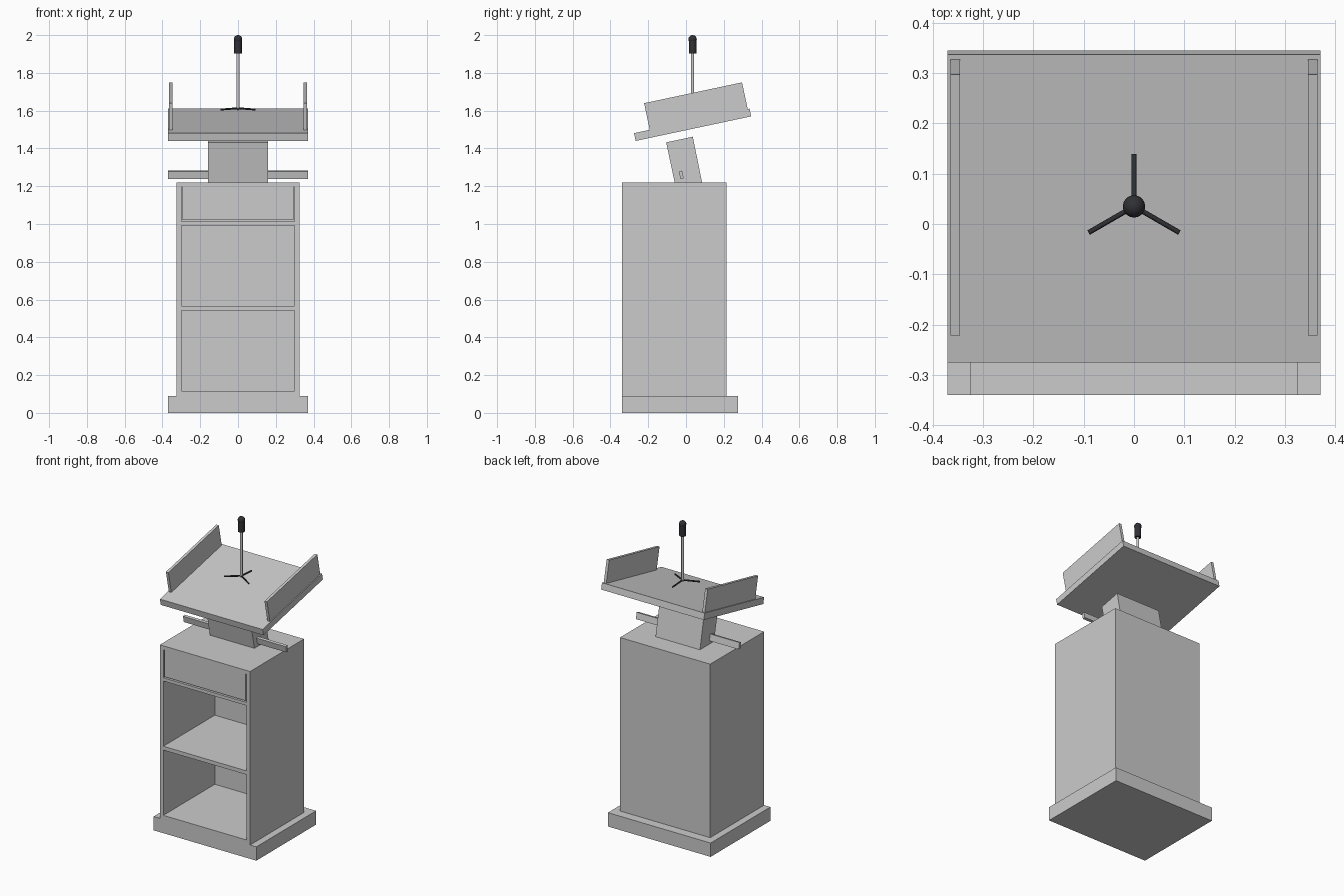
import bpy, math
from mathutils import Vector, Matrix

if "Cube" in bpy.data.objects:
    bpy.data.objects.remove(bpy.data.objects["Cube"])

TILT = math.radians(12)
dark = bpy.data.materials.new("dark_plastic")
dark.diffuse_color = (0.03, 0.03, 0.035, 1)
dark.use_nodes = True
dark.node_tree.nodes["Principled BSDF"].inputs["Base Color"].default_value = dark.diffuse_color


def box(name, lo, hi):
    lo, hi = Vector(lo), Vector(hi)
    bpy.ops.mesh.primitive_cube_add(size=1)
    ob = bpy.context.object
    ob.name = name
    ob.data.transform(Matrix.Translation((lo + hi) / 2) @ Matrix.Diagonal((*(hi - lo), 1)))
    return ob


def tilted(ob, origin):
    ob.location = origin
    ob.rotation_euler.x = TILT
    return ob


def rod(name, a, b, r, sides=24, mat=None):
    a, b = Vector(a), Vector(b)
    bpy.ops.mesh.primitive_cylinder_add(vertices=sides, radius=r, depth=(b - a).length,
                                        location=(a + b) / 2)
    ob = bpy.context.object
    ob.name = name
    ob.rotation_euler = (b - a).to_track_quat('Z', 'Y').to_euler()
    bpy.ops.object.shade_smooth_by_angle()
    if mat:
        ob.data.materials.append(mat)
    return ob


def cut(target, lo, hi):
    c = box("cutter", lo, hi)
    c.hide_render = True
    m = target.modifiers.new("cut", 'BOOLEAN')
    m.operation, m.solver, m.object = 'DIFFERENCE', 'EXACT', c
    bpy.context.view_layer.objects.active = target
    bpy.ops.object.modifier_apply(modifier=m.name)
    bpy.data.objects.remove(c)


# Plinth and cabinet
box("base", (-0.37, -0.34, 0), (0.37, 0.275, 0.09))
cabinet = box("cabinet", (-0.325, -0.34, 0.09), (0.325, 0.215, 1.22))

# Two open shelf bays
for z0, z1 in ((0.116, 0.541), (0.566, 0.991)):
    cut(cabinet, (-0.30, -0.4, z0), (0.30, 0.19, z1))

# U-shaped gap around the drawer front
cut(cabinet, (-0.30, -0.4, 1.012), (0.30, 0.19, 1.021))
for x0, x1 in ((-0.30, -0.293), (0.293, 0.30)):
    cut(cabinet, (x0, -0.4, 1.015), (x1, 0.19, 1.195))

# Leaning neck: tilted top, bottom level with the cabinet
neck = box("neck", (-0.16, -0.07, 0), (0.16, 0.07, 1))
profile = {(-1, 0): (-0.06, 1.22), (1, 0): (0.085, 1.22),
           (-1, 1): (-0.105, 1.432), (1, 1): (0.036, 1.462)}
for v in neck.data.vertices:
    v.co.y, v.co.z = profile[(1 if v.co.y > 0 else -1, round(v.co.z))]

# Side handles
for s, side in ((-1, "left"), (1, "right")):
    x0, x1 = sorted((s * 0.15, s * 0.37))
    tilted(box("handle_" + side, (x0, -0.0085, -0.021), (x1, 0.0085, 0.021)),
           (0, -0.025, 1.26))

# Reading desk with side guards, origin on its front top edge
front = (0, -0.275, 1.481)
tilted(box("desk_top", (-0.37, 0, -0.042), (0.37, 0.625, 0)), front)
for s, side in ((-1, "left"), (1, "right")):
    x0, x1 = sorted((s * 0.346, s * 0.364))
    tilted(box("guard_" + side, (x0, 0.085, 0), (x1, 0.615, 0.144)), front)

# Microphone on a small tripod
my = 0.035
rod("mic_pole", (0, my, 1.606), (0, my, 1.91), 0.008)
rod("mic_body", (0, my, 1.903), (0, my, 1.976), 0.02, 32, dark)
bpy.ops.mesh.primitive_uv_sphere_add(segments=32, ring_count=16, radius=0.022,
                                     location=(0, my, 1.978))
head = bpy.context.object
head.name = "mic_head"
head.data.materials.append(dark)
bpy.ops.object.shade_smooth_by_angle()
for i in range(3):
    a = math.radians(90 + 120 * i)
    rod("tripod_leg_%d" % (i + 1), (0, my, 1.613),
        (0.104 * math.cos(a), my + 0.104 * math.sin(a), 1.606), 0.005, 12, dark)
